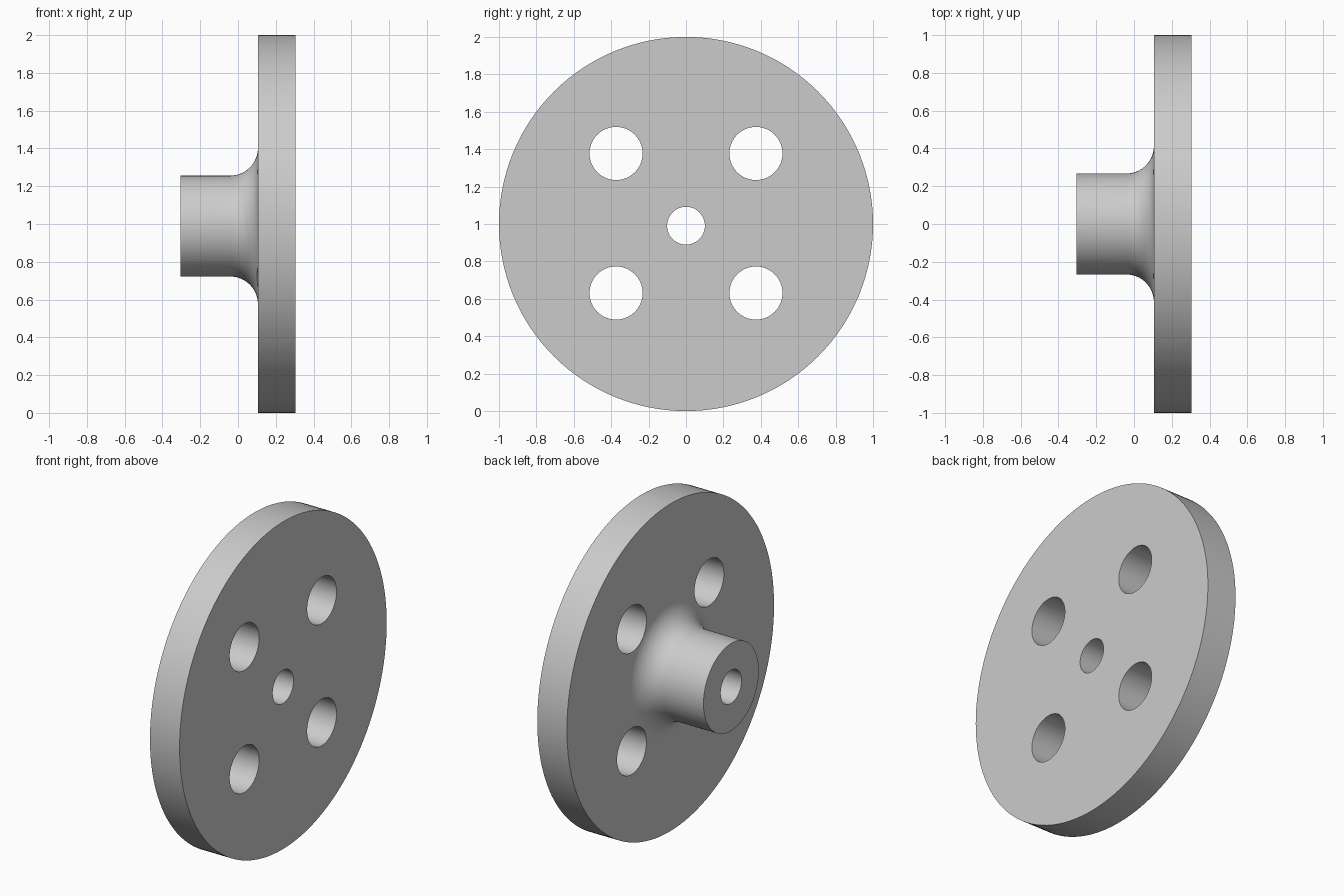
import bpy
import bmesh
import math
from mathutils import Matrix, Vector

if "Cube" in bpy.data.objects:
    bpy.data.objects.remove(bpy.data.objects["Cube"])

# Main sizes
BACK, FACE, END = -0.305, 0.105, 0.305   # hub end, disc inner face, disc outer face
HUB_Z, HUB_R, FILLET = 0.989, 0.267, 0.147
SEGMENTS = 128

steel = bpy.data.materials.new("plain grey")
steel.use_nodes = True
grey = (0.6, 0.6, 0.6, 1)
steel.diffuse_color = grey
steel.node_tree.nodes["Principled BSDF"].inputs["Base Color"].default_value = grey


def lathe(name, profile, y=0, z=1, segments=SEGMENTS):
    """Solid turned about an x-parallel axis; profile is (x, radius) from cap to cap."""
    bm = bmesh.new()
    rings = []
    for x, r in profile:
        rings.append([bm.verts.new((x, y + r * math.cos(a), z + r * math.sin(a)))
                      for a in (math.tau * i / segments for i in range(segments))])
    for a, b in zip(rings, rings[1:]):
        for i in range(segments):
            j = (i + 1) % segments
            bm.faces.new((a[i], a[j], b[j], b[i]))
    bm.faces.new(rings[0])
    bm.faces.new(rings[-1])
    bmesh.ops.recalc_face_normals(bm, faces=bm.faces)
    mesh = bpy.data.meshes.new(name)
    bm.to_mesh(mesh)
    bm.free()
    mesh.materials.append(steel)
    obj = bpy.data.objects.new(name, mesh)
    bpy.context.collection.objects.link(obj)
    return obj


def combine(target, tool, operation):
    """Apply a boolean and discard the tool."""
    tool.hide_render = True
    mod = target.modifiers.new(tool.name, "BOOLEAN")
    mod.operation, mod.object, mod.solver = operation, tool, "EXACT"
    bpy.ops.object.select_all(action="DESELECT")
    bpy.context.view_layer.objects.active = target
    target.select_set(True)
    bpy.ops.object.modifier_apply(modifier=mod.name)
    bpy.data.objects.remove(tool)


# Round plate
flange = lathe("flanged_hub", [(FACE, 1), (END, 1)])

# Hub with a quarter-round fillet running into the plate
steps = 16
profile = [(BACK, HUB_R)]
for i in range(steps + 1):
    a = math.pi / 2 * i / steps
    profile.append((FACE - FILLET + FILLET * math.sin(a) + 0.0004,
                    HUB_R + FILLET * (1 - math.cos(a))))
profile.append(((FACE + END) / 2, HUB_R + FILLET))
combine(flange, lathe("hub", profile, z=HUB_Z), "UNION")

# Centre bore and four bolt holes
combine(flange, lathe("bore", [(-1, 0.101), (1, 0.101)], z=HUB_Z + 0.002, segments=64), "DIFFERENCE")
for sy in (-1, 1):
    for sz in (-1, 1):
        hole = lathe("bolt_hole", [(-1, 0.142), (1, 0.142)],
                     y=sy * 0.374, z=1.004 + sz * 0.373, segments=64)
        combine(flange, hole, "DIFFERENCE")

# Smooth curved walls, flat end faces
bpy.ops.object.shade_smooth_by_angle(angle=math.radians(30))
for face in flange.data.polygons:
    if abs(face.normal.x) > 0.9999:
        face.use_smooth = False
